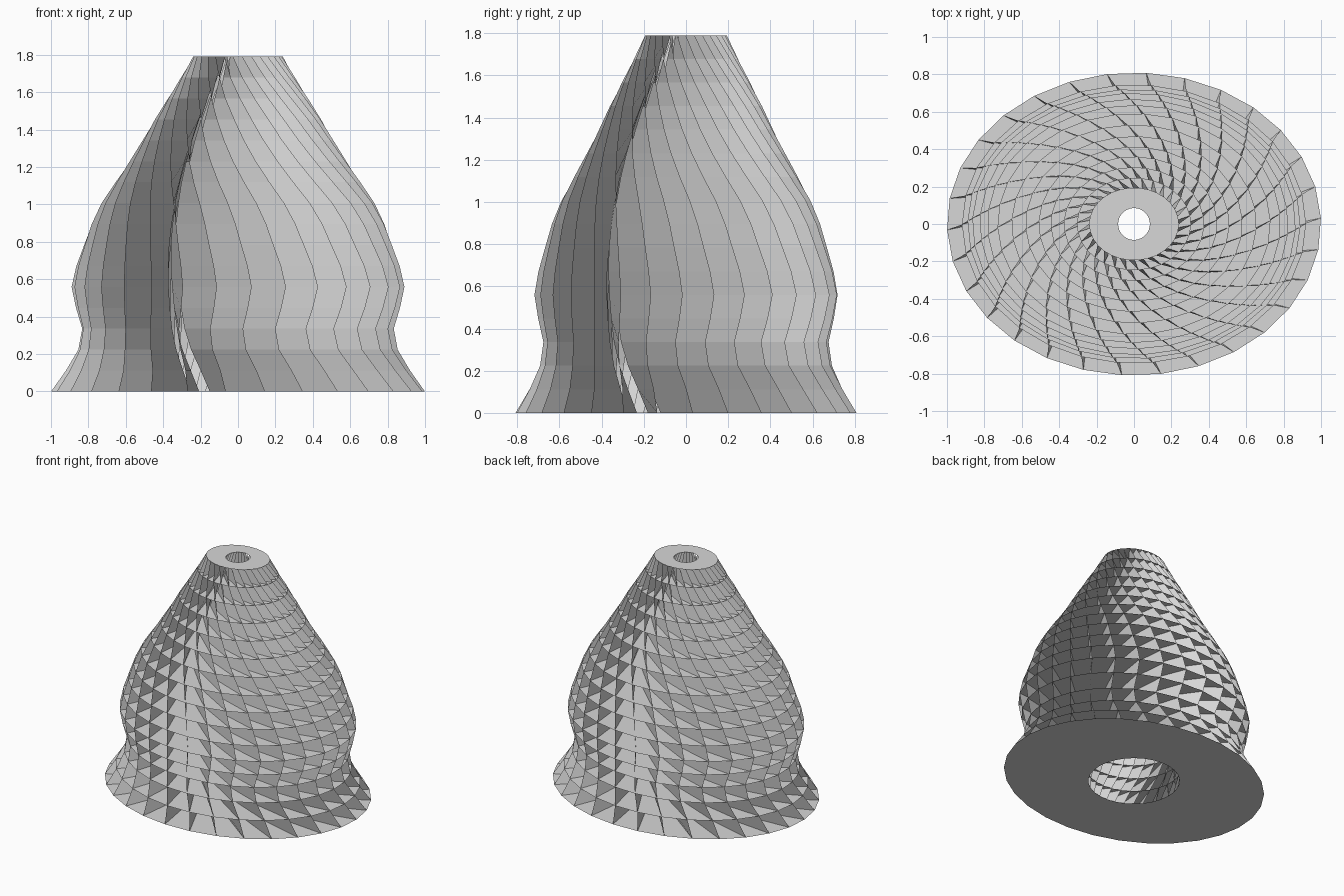
import bpy, bmesh, math

cube = bpy.data.objects.get("Cube")
if cube:
    bpy.data.objects.remove(cube, do_unlink=True)

SIDES = 30
LAYERS = 16
HEIGHT = 1.79
SQUASH = 0.81              # depth of the oval against its width

# outer half-width at each shelf, base to top
RADII = [1.0, 0.92, 0.855, 0.835, 0.867, 0.89, 0.865, 0.825, 0.785,
         0.73, 0.655, 0.58, 0.51, 0.445, 0.375, 0.305, 0.24]

grey = bpy.data.materials.new("light grey")
grey.use_nodes = True
colour = (0.68, 0.68, 0.68, 1)
grey.diffuse_color = colour
grey.node_tree.nodes["Principled BSDF"].inputs["Base Color"].default_value = colour


def swirl(r):
    """Turn of the outer rim, in degrees: gentle at the flare, stronger above."""
    flare = math.log(max(r, 0.92))
    body = math.log(min(r, 0.92) / 0.92)
    return 2.3 + 25 * flare + 45 * body


def ring_points(level, inner=False):
    """Corners of one shelf's oval rim or of its round, bulging bore."""
    t = level / LAYERS
    r = RADII[level]
    turn = swirl(r)
    rx, ry = r, r * SQUASH
    if inner:
        bulge = math.sin(math.pi * t)
        rx = ry = 0.325 - 0.24 * t + 0.15 * bulge
        turn -= 24 + 32 * bulge
    angles = [math.radians(turn + 360 * i / SIDES) for i in range(SIDES)]
    return [(rx * math.cos(a), ry * math.sin(a), HEIGHT * t) for a in angles]


def add_object(name, quads):
    bm = bmesh.new()
    for quad in quads:
        bm.faces.new([bm.verts.new(p) for p in quad])
    bmesh.ops.remove_doubles(bm, verts=bm.verts, dist=0.0001)
    mesh = bpy.data.meshes.new(name)
    bm.to_mesh(mesh)
    bm.free()
    mesh.materials.append(grey)
    bpy.context.collection.objects.link(bpy.data.objects.new(name, mesh))


rims = [ring_points(k) for k in range(LAYERS + 1)]
bores = [ring_points(k, True) for k in range(LAYERS + 1)]

# flat ring shelves, the lowest facing down
for k in range(LAYERS + 1):
    name = "base_plate" if k == 0 else "top_plate" if k == LAYERS else f"shelf_{k}"
    quads = []
    for i in range(SIDES):
        j = (i + 1) % SIDES
        quad = [rims[k][i], rims[k][j], bores[k][j], bores[k][i]]
        quads.append(quad[::-1] if k == 0 else quad)
    add_object(name, quads)

# raked upright vanes between each pair of shelves
vanes = []
for k in range(LAYERS):
    for i in range(SIDES):
        vanes.append([rims[k][i], bores[k][i], bores[k + 1][i], rims[k + 1][i]])
add_object("vanes", vanes)
